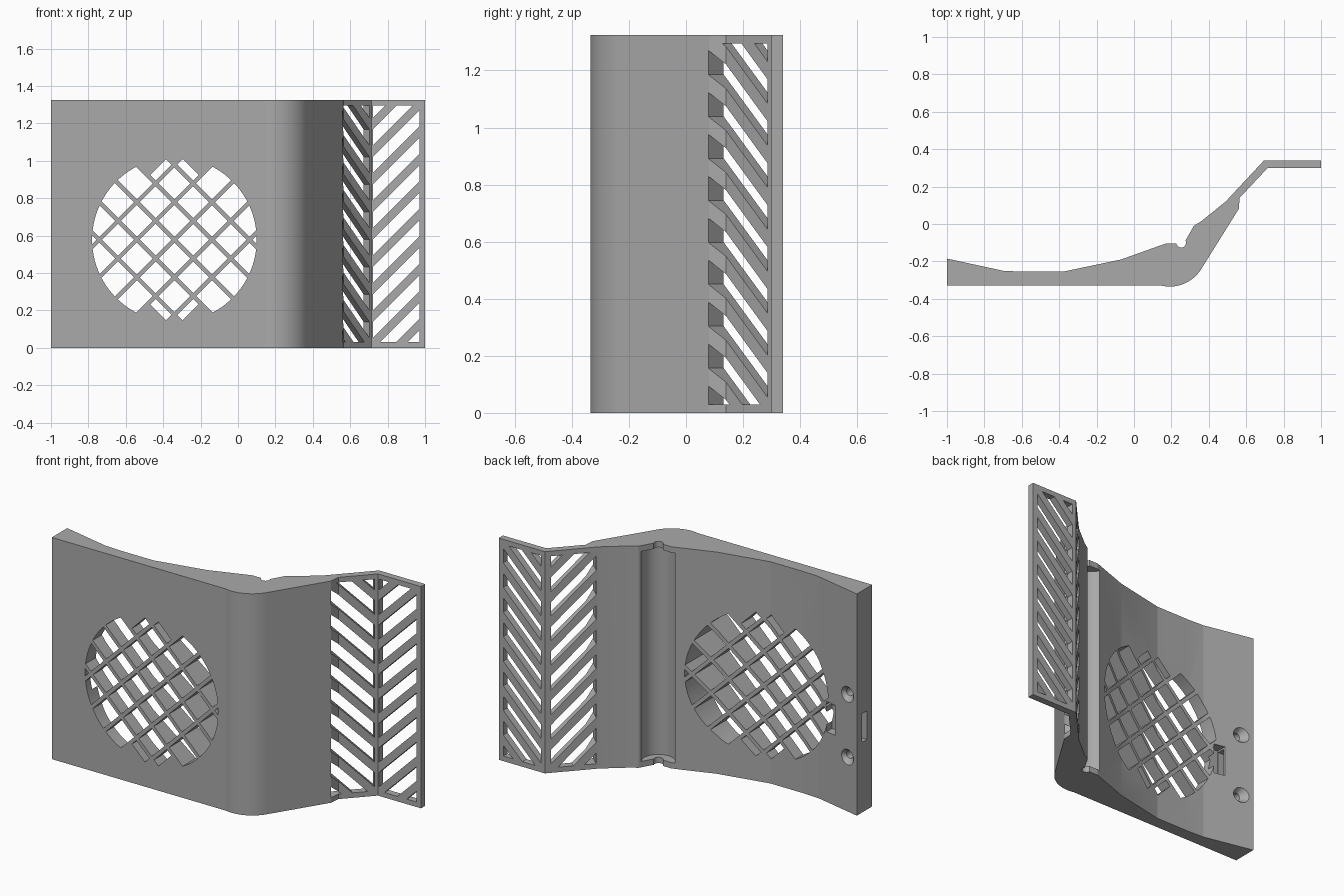
import bpy, bmesh
from math import pi, sin, cos, sqrt, radians
from mathutils import Vector, Matrix

if "Cube" in bpy.data.objects:
    bpy.data.objects.remove(bpy.data.objects["Cube"])

HEIGHT = 1.325

grey = bpy.data.materials.new("plain_grey")
grey.use_nodes = True
colour = (0.4, 0.4, 0.4, 1)
grey.diffuse_color = colour
grey.node_tree.nodes["Principled BSDF"].inputs["Base Color"].default_value = colour


def arc(cx, cy, r, start, end, steps):
    angles = [radians(start + (end - start) * i / steps) for i in range(steps + 1)]
    return [(cx + r * cos(a), cy + r * sin(a)) for a in angles]


def clip(poly, nx, ny, limit):
    """Keep the part of a 2D polygon where nx*x + ny*y <= limit."""
    out = []
    for i, p in enumerate(poly):
        q = poly[(i + 1) % len(poly)]
        dp, dq = (nx * v[0] + ny * v[1] - limit for v in (p, q))
        if dp <= 0:
            out.append(p)
        if dp * dq < 0:
            t = dp / (dp - dq)
            out.append((p[0] + t * (q[0] - p[0]), p[1] + t * (q[1] - p[1])))
    return out


def prism(bm, poly, origin, u, v, depth):
    """Extrude a 2D polygon lying in the plane (origin, u, v)."""
    origin, u, v, depth = (Vector(a) for a in (origin, u, v, depth))
    ends = [[bm.verts.new(origin + u * a + v * b + d) for a, b in poly]
            for d in (Vector(), depth)]
    bm.faces.new(ends[0])
    bm.faces.new(ends[1])
    for i in range(len(poly)):
        j = (i + 1) % len(poly)
        bm.faces.new((ends[0][i], ends[0][j], ends[1][j], ends[1][i]))


def to_object(bm, name):
    bmesh.ops.recalc_face_normals(bm, faces=bm.faces)
    mesh = bpy.data.meshes.new(name)
    bm.to_mesh(mesh)
    bm.free()
    obj = bpy.data.objects.new(name, mesh)
    bpy.context.collection.objects.link(obj)
    return obj


def carve(target, bm):
    cutter = to_object(bm, "cutter")
    cutter.hide_render = True
    mod = target.modifiers.new("cut", "BOOLEAN")
    mod.object, mod.operation, mod.solver = cutter, "DIFFERENCE", "EXACT"
    bpy.context.view_layer.objects.active = target
    bpy.ops.object.modifier_apply(modifier=mod.name)
    bpy.data.objects.remove(cutter)


def box(bm, x0, x1, y0, y1, z0, z1):
    prism(bm, [(x0, y0), (x1, y0), (x1, y1), (x0, y1)],
          (0, 0, z0), (1, 0, 0), (0, 1, 0), (0, 0, z1 - z0))


# Bent panel, extruded upward from its plan outline
outline = [(-1, -.33), (.15, -.33)] + arc(.19, -.135, .2, -95, -30, 20)
outline += [(.56, .08), (.565, .14), (.715, .30), (1, .30), (1, .34), (.695, .34),
            (.49, .12), (.36, .015), (.32, -.01), (.28, -.08), (.265, -.105),
            (.17, -.105), (.14, -.115), (-.07, -.19), (-.38, -.255),
            (-.6, -.255), (-.7, -.25), (-1, -.185)]
bm = bmesh.new()
prism(bm, outline, (0, 0, 0), (1, 0, 0), (0, 1, 0), (0, 0, HEIGHT))
panel = to_object(bm, "bent_panel")
panel.data.materials.append(grey)

# Round window with a diagonal lattice
PITCH, BAR, RADIUS = .142, .011, .44
circle = arc(0, 0, RADIUS, 0, 360, 96)[:-1]
k = sqrt(.5)
bm = bmesh.new()
for i in range(-3, 3):
    for j in range(-3, 3):
        poly = circle
        for n, other, axis in ((i, j, (k, k)), (j, i, (-k, k))):
            low, high = n * PITCH + BAR, (n + 1) * PITCH - BAR
            if n in (-3, 2):
                high = high + PITCH if n == 2 else high
                low = low - PITCH if n == -3 else low
                # the cells above and below the centre are cut short
                if n == 2 and other == 1:
                    high = .336
                if n == -3 and other == -2:
                    low = -.336
            poly = clip(poly, axis[0], axis[1], high)
            poly = clip(poly, -axis[0], -axis[1], -low)
        if len(poly) > 2 and (i, j) not in ((2, 2), (-3, -3)):
            prism(bm, poly, (-.34, -.5, .578), (1, 0, 0), (0, 0, 1), (0, .5, 0))
carve(panel, bm)


# Slanted vents on the sloping and the flat wing
def vents(bm, origin, direction, normal, length, slope, start):
    for n in range(-3, 13):
        z = start + n * .147
        poly = [(0, z), (length, z + slope * length),
                (length, z + slope * length + .085), (0, z + .085)]
        poly = clip(clip(poly, 0, 1, 1.295), 0, -1, -.03)
        if len(poly) > 2:
            prism(bm, poly, origin, direction, (0, 0, 1), normal)


slope_dir = Vector((.682, .732, 0)).normalized()
slope_normal = Vector((slope_dir.y, -slope_dir.x, 0))
bm = bmesh.new()
vents(bm, Vector((.49, .12, 0)) + slope_dir * .0165 - slope_normal * .06,
      slope_dir, slope_normal * .2, .25, -1, .01)
carve(panel, bm)
bm = bmesh.new()
vents(bm, (.722, .25, 0), (1, 0, 0), (0, .15, 0), .248, 1, .055)
carve(panel, bm)

# Rounded trough in the back and the narrow channel through its ends
for cx, cy, r, z0, z1 in ((.235, -.075, .093, .035, HEIGHT - .035),
                          (.252, -.1, .026, -.1, HEIGHT + .1)):
    bm = bmesh.new()
    prism(bm, arc(cx, cy, r, 0, 360, 64)[:-1], (0, 0, z0),
          (1, 0, 0), (0, 1, 0), (0, 0, z1 - z0))
    carve(panel, bm)

# Cable passage from the side edge to a pocket beside the window
for size in ((-1.1, -.8, -.28, -.235, .42, .59), (-.83, -.765, -.285, -.1, .42, .6)):
    bm = bmesh.new()
    box(bm, *size)
    carve(panel, bm)

# Countersunk screw holes in the back
for z in (.325, .7):
    for r1, r2, y, depth in ((.016, .07, -.205, .07), (.022, .022, -.24, .12)):
        bm = bmesh.new()
        place = Matrix.Translation((-.92, y, z)) @ Matrix.Rotation(-pi / 2, 4, "X")
        bmesh.ops.create_cone(bm, cap_ends=True, segments=48, radius1=r1,
                              radius2=r2, depth=depth, matrix=place)
        carve(panel, bm)

# Smooth the curved surfaces and keep the creases crisp
bpy.ops.object.select_all(action="DESELECT")
panel.select_set(True)
bpy.context.view_layer.objects.active = panel
bpy.ops.object.shade_smooth_by_angle(angle=radians(9))
weighted = panel.modifiers.new("even_normals", "WEIGHTED_NORMAL")
weighted.keep_sharp = True
